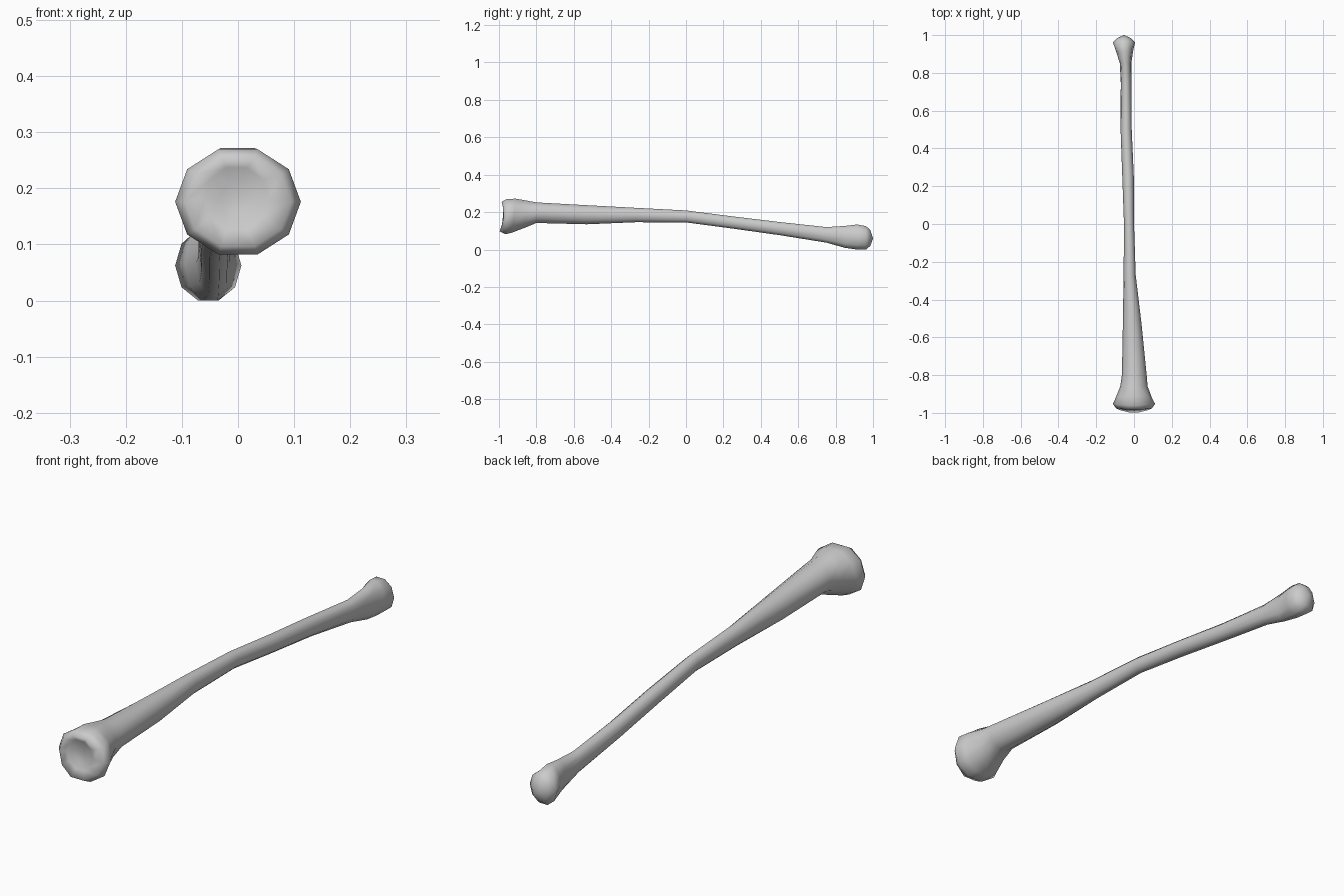
import bpy, bmesh, math

SIDES = 10
# ring: y, x_left, x_right, z_bottom, z_top, tilt (y per z), bow (y pull-back at the sides)
rings = [
    # dished front face and rim of the large head
    (-0.970, -0.030, 0.022, 0.160, 0.212, 0.00, 0.000),
    (-0.978, -0.060, 0.055, 0.130, 0.240, 0.05, 0.000),
    (-0.993, -0.095, 0.095, 0.100, 0.258, 0.07, 0.018),
    (-0.963, -0.112, 0.112, 0.085, 0.273, 0.03, 0.010),
    (-0.920, -0.097, 0.095, 0.094, 0.275, 0.10, 0.000),
    (-0.860, -0.073, 0.072, 0.120, 0.266, 0.00, 0.000),
    # shaft
    (-0.800, -0.064, 0.067, 0.145, 0.255, 0.00, 0.000),
    (-0.530, -0.059, 0.040, 0.138, 0.240, 0.00, 0.000),
    (-0.270, -0.055, 0.009, 0.149, 0.226, 0.00, 0.000),
    (0.000, -0.053, 0.000, 0.148, 0.212, 0.00, 0.000),
    (0.250, -0.062, -0.001, 0.115, 0.180, 0.00, 0.000),
    (0.500, -0.071, -0.012, 0.080, 0.150, 0.00, 0.000),
    (0.750, -0.070, -0.014, 0.040, 0.123, 0.00, 0.000),
    # small rounded head
    (0.850, -0.075, -0.014, 0.012, 0.129, 0.00, 0.000),
    (0.915, -0.095, -0.005, 0.003, 0.137, 0.00, 0.000),
    (0.962, -0.112, 0.006, 0.003, 0.128, 0.00, 0.000),
    (0.985, -0.088, -0.018, 0.022, 0.108, 0.00, 0.000),
]


def add_ring(bm, y, xl, xr, zb, zt, tilt, bow):
    cx, cz = (xl + xr) / 2, (zb + zt) / 2
    rx, rz = (xr - xl) / 2, (zt - zb) / 2 / math.sin(math.radians(72))
    verts = []
    for i in range(SIDES):
        a = 2 * math.pi * i / SIDES
        c, s = math.cos(a), math.sin(a)
        verts.append(bm.verts.new((cx + rx * c, y + tilt * rz * s + bow * c * c, cz + rz * s)))
    return verts


def cap(bm, ring, co):
    tip = bm.verts.new(co)
    for i in range(SIDES):
        bm.faces.new((ring[i], ring[(i + 1) % SIDES], tip))


# bone: one loft of ten-sided rings along y
bm = bmesh.new()
loops = [add_ring(bm, *r) for r in rings]
for a, b in zip(loops, loops[1:]):
    for i in range(SIDES):
        j = (i + 1) % SIDES
        bm.faces.new((a[i], a[j], b[j], b[i]))
cap(bm, loops[0], (-0.004, -0.966, 0.186))
cap(bm, loops[-1], (-0.053, 1.0, 0.062))
bmesh.ops.recalc_face_normals(bm, faces=bm.faces)
for v in bm.verts:
    v.co.y = max(-1.0, min(1.0, v.co.y))
    v.co.z -= 0.003
for f in bm.faces:
    f.smooth = True
mesh = bpy.data.meshes.new("bone")
bm.to_mesh(mesh)
bm.free()
bone = bpy.data.objects.new("bone", mesh)
bpy.context.collection.objects.link(bone)
